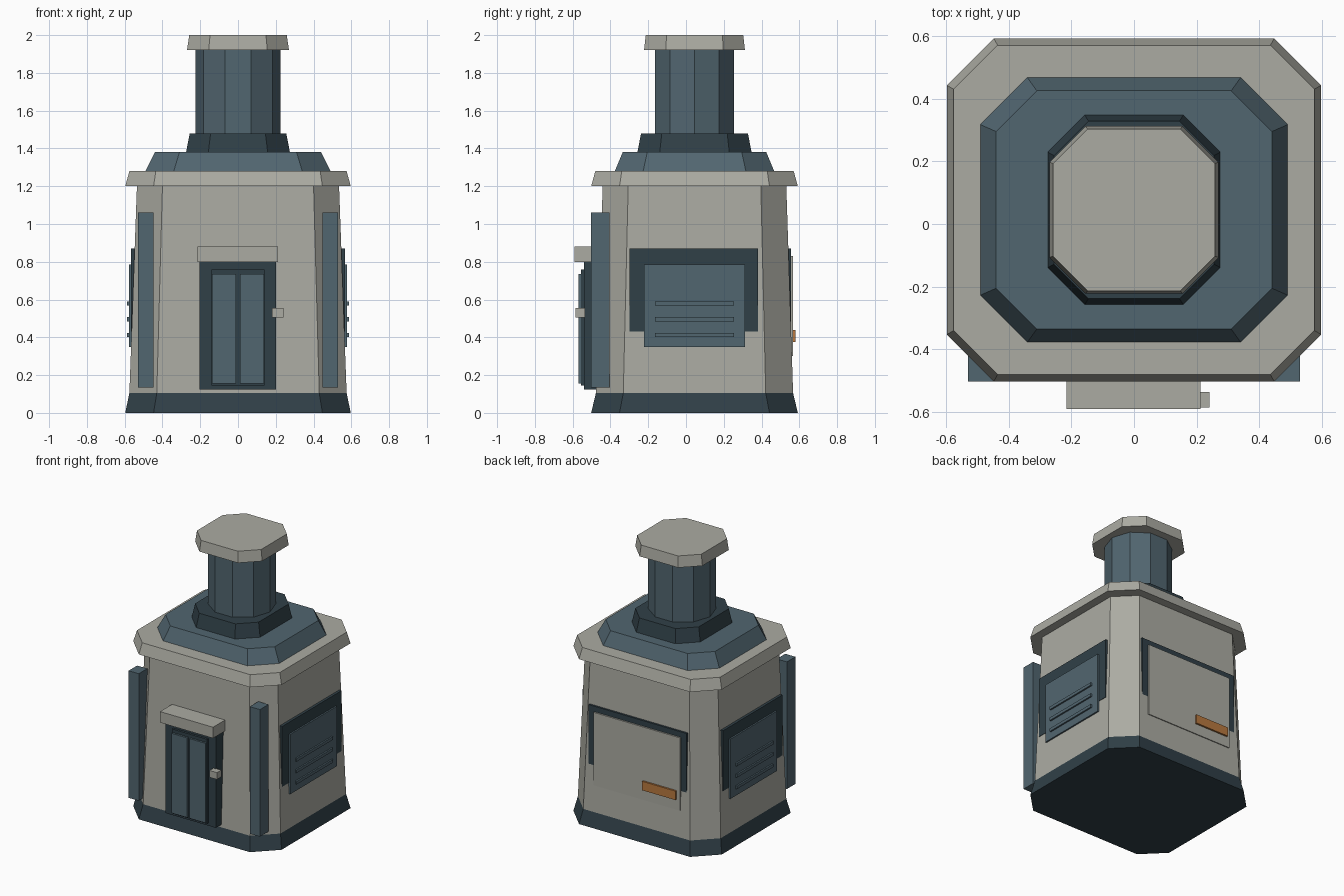
import bpy
import bmesh
import math

CY = 0.045  # depth centre of the main body

cube = bpy.data.objects.get("Cube")
if cube:
    bpy.data.objects.remove(cube, do_unlink=True)


def make_material(name, rgb):
    mat = bpy.data.materials.new(name)
    mat.use_nodes = True
    color = (*rgb, 1.0)
    mat.diffuse_color = color
    bsdf = next(n for n in mat.node_tree.nodes if n.type == 'BSDF_PRINCIPLED')
    bsdf.inputs["Base Color"].default_value = color
    bsdf.inputs["Roughness"].default_value = 0.8
    return mat


STONE = make_material("warm_grey", (0.41, 0.41, 0.365))
BLUE = make_material("slate_blue", (0.083, 0.132, 0.162))
DARK = make_material("dark_slate", (0.03, 0.051, 0.064))
AMBER = make_material("amber", (0.48, 0.19, 0.05))


def add_object(name, bm, mat):
    bmesh.ops.recalc_face_normals(bm, faces=bm.faces)
    mesh = bpy.data.meshes.new(name)
    bm.to_mesh(mesh)
    bm.free()
    mesh.materials.append(mat)
    obj = bpy.data.objects.new(name, mesh)
    bpy.context.scene.collection.objects.link(obj)
    return obj


def loft(name, rings, mat):
    """Solid joining a lower and an upper outline of equal point count."""
    bm = bmesh.new()
    low, high = [[bm.verts.new(p) for p in ring] for ring in rings]
    n = len(low)
    bm.faces.new(low)
    bm.faces.new(high)
    for i in range(n):
        j = (i + 1) % n
        bm.faces.new((low[i], low[j], high[j], high[i]))
    return add_object(name, bm, mat)


def chamfered(hx, hy, cut, z):
    """Rectangle outline with its four corners cut off."""
    quarter = [(hx, hy - cut), (hx - cut, hy)]
    pts = quarter + [(-x, y) for x, y in reversed(quarter)]
    pts += [(-x, -y) for x, y in pts]
    return [(x, y + CY, z) for x, y in pts]


def decagon(rx, ry, z):
    angles = [math.tau * i / 10 for i in range(10)]
    return [(rx * math.cos(a), CY + ry * math.sin(a), z) for a in angles]


def box(name, xs, ys, zs, mat):
    rings = [[(xs[0], ys[0], z), (xs[1], ys[0], z),
              (xs[1], ys[1], z), (xs[0], ys[1], z)] for z in zs]
    return loft(name, rings, mat)


# Stacked tapering tiers: half sizes and corner cut at bottom and top
tiers = [
    ("base_plinth", DARK, (0.597, 0.547, 0.15, 0), (0.575, 0.522, 0.145, 0.105)),
    ("main_walls", STONE, (0.575, 0.522, 0.145, 0.105), (0.535, 0.486, 0.135, 1.2)),
    ("eave", STONE, (0.597, 0.547, 0.15, 1.2), (0.575, 0.525, 0.14, 1.28)),
    ("roof", BLUE, (0.49, 0.422, 0.15, 1.28), (0.44, 0.38, 0.13, 1.38)),
    ("chimney_collar", DARK, (0.275, 0.302, 0.118, 1.38), (0.255, 0.283, 0.11, 1.48)),
    ("chimney_cap", STONE, (0.27, 0.267, 0.115, 1.92), (0.258, 0.258, 0.11, 2.0)),
]
for name, mat, low, high in tiers:
    loft(name, [chamfered(*low), chamfered(*high)], mat)
loft("chimney", [decagon(0.226, 0.22, 1.48), decagon(0.226, 0.22, 1.92)], BLUE)

# Door with canopy and handle
box("door_frame", (-0.205, 0.2), (-0.54, -0.43), (0.125, 0.8), DARK)
box("door_recess", (-0.14, 0.14), (-0.556, -0.5), (0.145, 0.76), DARK)
box("door_canopy", (-0.215, 0.212), (-0.59, -0.43), (0.8, 0.88), STONE)
box("door_handle", (0.18, 0.24), (-0.585, -0.535), (0.505, 0.555), STONE)

# Mirrored parts: door leaves, corner posts, side vents
for side, s in (("left", 1), ("right", -1)):
    box(side + "_door_leaf", (s * 0.01, s * 0.137), (-0.57, -0.53), (0.155, 0.735), BLUE)
    box(side + "_corner_post", (s * 0.447, s * 0.529), (-0.503, -0.405), (0.135, 1.06), BLUE)
    box(side + "_vent_frame", (s * 0.5, s * 0.566), (-0.3, 0.382), (0.43, 0.87), DARK)
    box(side + "_vent_panel", (s * 0.5, s * 0.577), (-0.222, 0.313), (0.35, 0.785), BLUE)
    for k in range(3):
        z = 0.402 + 0.083 * k
        box(f"{side}_vent_slat_{k + 1}", (s * 0.55, s * 0.588),
            (-0.165, 0.255), (z, z + 0.022), BLUE)

# Back panel with amber plate
box("back_frame", (-0.395, 0.395), (0.47, 0.556), (0.44, 0.87), DARK)
box("back_panel", (-0.348, 0.348), (0.47, 0.567), (0.3, 0.83), STONE)
box("back_plate", (-0.322, -0.052), (0.55, 0.58), (0.375, 0.44), AMBER)
